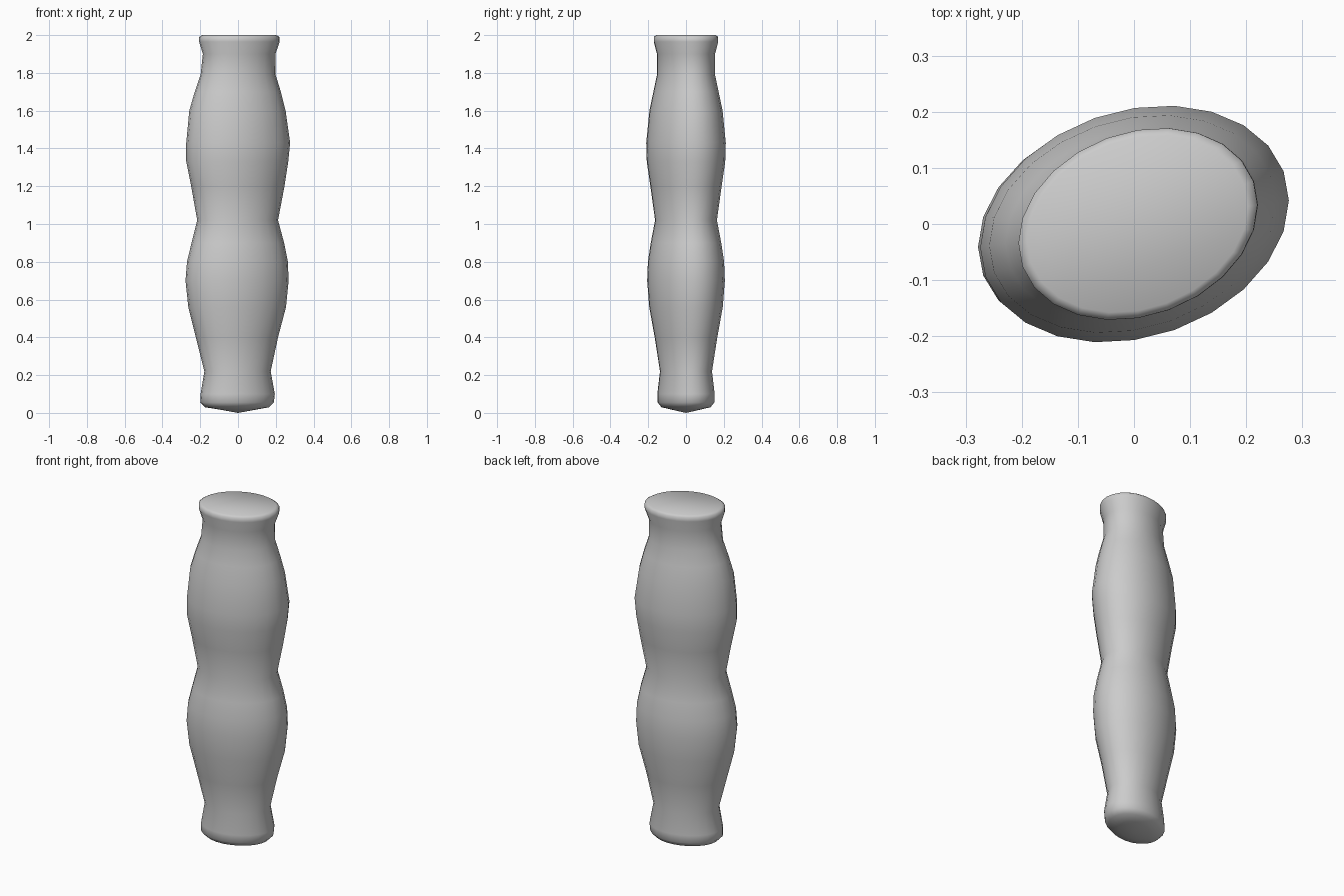
import bpy, bmesh
from math import sin, cos, pi

SEG = 24
SKEW = 0.2   # phase shift that turns the oval section slightly

# height, x min, x max, y half-depth
PROFILE = [
    (0.018, -0.10, 0.10, 0.080),
    (0.030, -0.175, 0.165, 0.130),
    (0.055, -0.200, 0.190, 0.150),
    (0.10, -0.198, 0.195, 0.152),
    (0.22, -0.178, 0.173, 0.138),
    (0.40, -0.223, 0.212, 0.166),
    (0.56, -0.263, 0.254, 0.195),
    (0.70, -0.278, 0.268, 0.206),
    (0.80, -0.270, 0.264, 0.202),
    (0.90, -0.246, 0.244, 0.187),
    (1.02, -0.216, 0.212, 0.164),
    (1.20, -0.248, 0.246, 0.189),
    (1.33, -0.274, 0.266, 0.208),
    (1.43, -0.274, 0.276, 0.211),
    (1.60, -0.258, 0.252, 0.194),
    (1.70, -0.229, 0.227, 0.173),
    (1.79, -0.198, 0.199, 0.154),
    (1.90, -0.186, 0.198, 0.154),
    (1.965, -0.206, 0.221, 0.171),
    (1.99, -0.206, 0.220, 0.171),
    (2.00, -0.190, 0.203, 0.158),
]

# Handle body: lofted oval rings
bm = bmesh.new()
rings = []
for z, x0, x1, ry in PROFILE:
    cx, rx = (x0 + x1) / 2, (x1 - x0) / 2
    rings.append([bm.verts.new((cx + rx * cos(2 * pi * i / SEG),
                                ry * sin(2 * pi * i / SEG + SKEW), z))
                  for i in range(SEG)])
for a, b in zip(rings, rings[1:]):
    for i in range(SEG):
        j = (i + 1) % SEG
        bm.faces.new((a[i], a[j], b[j], b[i]))

# Shallow pointed base and flat top
base = bm.verts.new((0, 0, 0))
for i in range(SEG):
    bm.faces.new((base, rings[0][(i + 1) % SEG], rings[0][i]))
bm.faces.new(rings[-1])
bmesh.ops.recalc_face_normals(bm, faces=bm.faces)

mesh = bpy.data.meshes.new("handle_grip")
bm.to_mesh(mesh)
bm.free()
for p in mesh.polygons:
    p.use_smooth = True
obj = bpy.data.objects.new("handle_grip", mesh)
bpy.context.collection.objects.link(obj)
